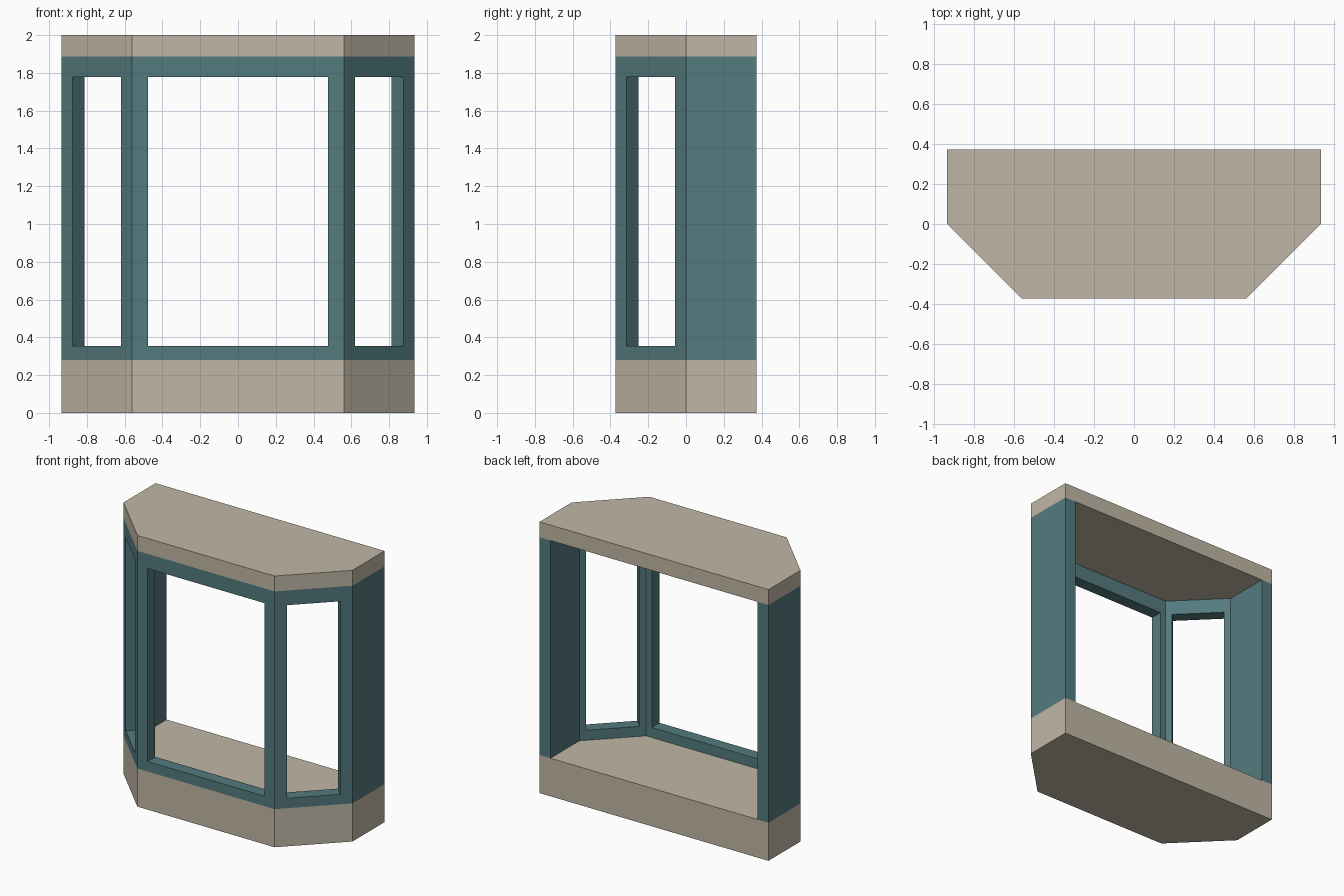
import bpy
import bmesh
from mathutils import Vector

if "Cube" in bpy.data.objects:
    bpy.data.objects.remove(bpy.data.objects["Cube"])

HALF_W, FRONT_W, HALF_D = 0.934, 0.56, 0.373
BASE_TOP, ROOF_BOTTOM, TOP = 0.281, 1.886, 2.0
SILL, HEAD = 0.355, 1.778
WALL, STILE = 0.09, 0.083


def make_material(name, color):
    mat = bpy.data.materials.new(name)
    mat.use_nodes = True
    mat.diffuse_color = color
    mat.node_tree.nodes["Principled BSDF"].inputs["Base Color"].default_value = color
    return mat


stone = make_material("beige stone", (0.53, 0.475, 0.38, 1))
paint = make_material("teal paint", (0.088, 0.196, 0.21, 1))


def prism(name, outline, z0, z1, mat):
    """Extrude a plan outline from z0 up to z1."""
    bm = bmesh.new()
    face = bm.faces.new([bm.verts.new((p[0], p[1], z0)) for p in outline])
    top = bmesh.ops.extrude_face_region(bm, geom=[face])["geom"]
    verts = [v for v in top if isinstance(v, bmesh.types.BMVert)]
    bmesh.ops.translate(bm, verts=verts, vec=(0, 0, z1 - z0))
    bmesh.ops.recalc_face_normals(bm, faces=bm.faces)
    mesh = bpy.data.meshes.new(name)
    bm.to_mesh(mesh)
    bm.free()
    mesh.materials.append(mat)
    obj = bpy.data.objects.new(name, mesh)
    bpy.context.collection.objects.link(obj)
    return obj


# Plan outline, from the back left corner round the front to the back right
half = [Vector((HALF_W, HALF_D)), Vector((HALF_W, 0)), Vector((FRONT_W, -HALF_D))]
outer = half + [Vector((-p.x, p.y)) for p in reversed(half)]

# Solid base and roof slabs
prism("base", outer, 0, BASE_TOP, stone)
prism("roof", outer, ROOF_BOTTOM, TOP, stone)


def inward(a, b):
    d = (b - a).normalized()
    return Vector((d.y, -d.x))


# Inner line of the walls, mitred at each corner
normals = [inward(a, b) for a, b in zip(outer, outer[1:])]
inner = [outer[0] + normals[0] * WALL]
for p, n, m in zip(outer[1:], normals, normals[1:]):
    inner.append(p + (n + m) * WALL / (1 + n.dot(m)))
inner.append(outer[-1] + normals[-1] * WALL)

# Walls open at the back
frame = prism("window_frame", outer + inner[::-1], BASE_TOP, ROOF_BOTTOM, paint)

# Cut one opening through the front wall and each angled wall
for i in (1, 2, 3):
    a, b, n = outer[i], outer[i + 1], normals[i]
    d = (b - a).normalized() * STILE
    a, b = a + d, b - d
    plan = [a - n * WALL, b - n * WALL, b + n * WALL * 1.5, a + n * WALL * 1.5]
    cutter = prism("opening_cutter", plan, SILL, HEAD, paint)
    cutter.hide_render = True
    mod = frame.modifiers.new("opening", "BOOLEAN")
    mod.object = cutter
    mod.operation = "DIFFERENCE"
    mod.solver = "EXACT"
    bpy.context.view_layer.objects.active = frame
    bpy.ops.object.modifier_apply(modifier=mod.name)
    bpy.data.objects.remove(cutter)
